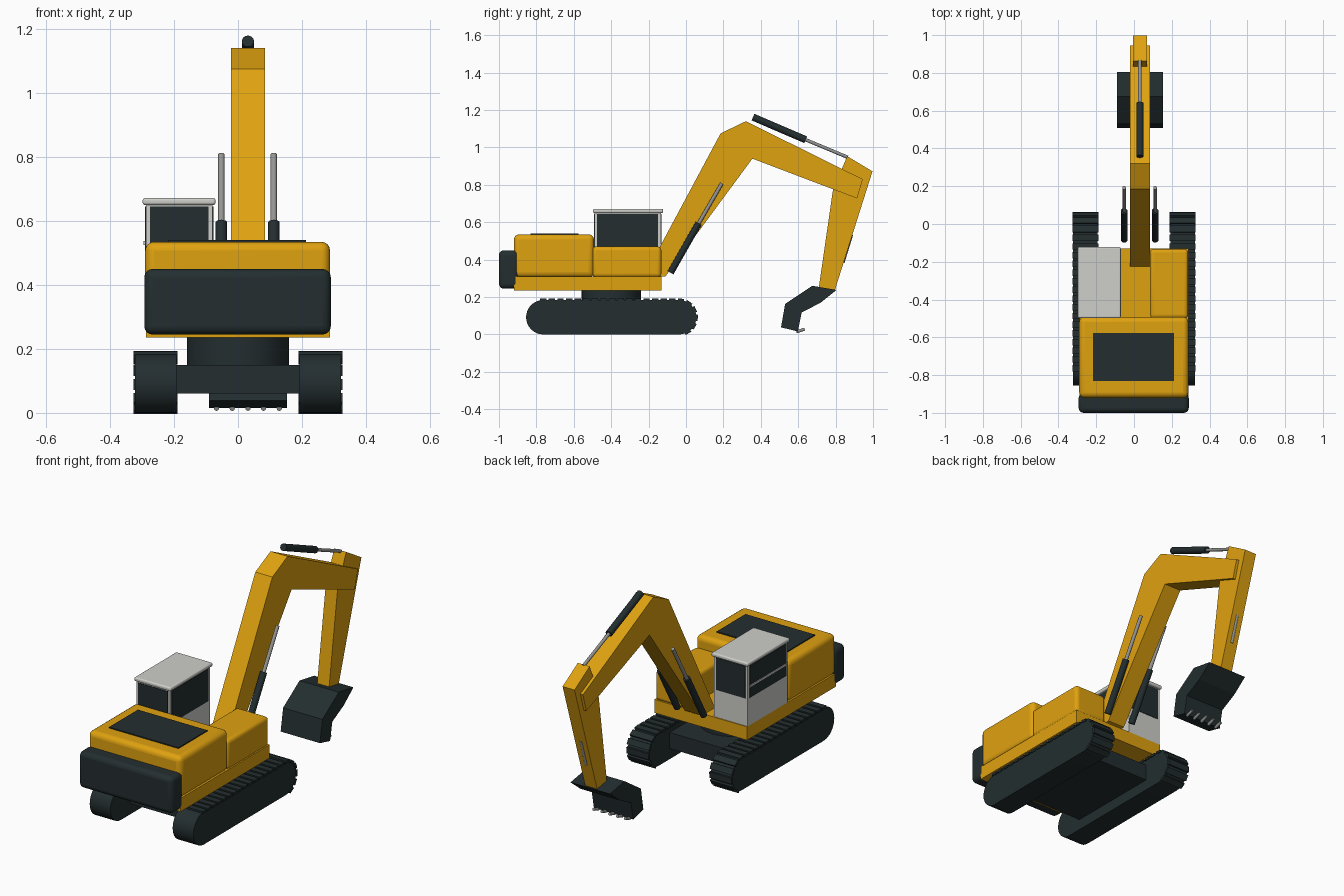
import bpy, bmesh, math
from mathutils import Vector

cube = bpy.data.objects.get("Cube")
if cube:
    bpy.data.objects.remove(cube, do_unlink=True)


def material(name, rgb):
    m = bpy.data.materials.new(name)
    m.use_nodes = True
    m.diffuse_color = (*rgb, 1)
    m.node_tree.nodes["Principled BSDF"].inputs["Base Color"].default_value = (*rgb, 1)
    return m


YELLOW = material("machine yellow", (0.74, 0.36, 0.005))
DARK = material("dark slate", (0.017, 0.027, 0.029))
LIGHT = material("cab light grey", (0.62, 0.62, 0.59))
STEEL = material("rod steel", (0.3, 0.3, 0.29))


def finish(bm, name, mat, smooth=False, bevel=0):
    bmesh.ops.recalc_face_normals(bm, faces=bm.faces)
    mesh = bpy.data.meshes.new(name)
    bm.to_mesh(mesh)
    bm.free()
    mesh.materials.append(mat)
    ob = bpy.data.objects.new(name, mesh)
    bpy.context.collection.objects.link(ob)
    if bevel:
        mod = ob.modifiers.new("rounded edges", 'BEVEL')
        mod.width = bevel
        mod.segments = 4
    if smooth or bevel:
        bpy.ops.object.select_all(action='DESELECT')
        ob.select_set(True)
        bpy.context.view_layer.objects.active = ob
        bpy.ops.object.shade_smooth_by_angle(angle=math.radians(35))
    return ob


def box(name, mat, x, y, z, bevel=0):
    """Block given by its (low, high) range on each axis."""
    bm = bmesh.new()
    bmesh.ops.create_cube(bm, size=1)
    for v in bm.verts:
        v.co = [(r[0] + r[1]) / 2 + c * (r[1] - r[0]) for r, c in zip((x, y, z), v.co)]
    return finish(bm, name, mat, bevel=bevel)


def plate(name, mat, profile, x0, x1, smooth=False):
    """Side profile of (y, z) points extruded from x0 to x1."""
    bm = bmesh.new()
    face = bm.faces.new([bm.verts.new((x0, y, z)) for y, z in profile])
    out = bmesh.ops.extrude_face_region(bm, geom=[face])
    verts = [g for g in out["geom"] if isinstance(g, bmesh.types.BMVert)]
    bmesh.ops.translate(bm, verts=verts, vec=(x1 - x0, 0, 0))
    return finish(bm, name, mat, smooth)


def rod(name, mat, a, b, radius):
    a, b = Vector(a), Vector(b)
    bm = bmesh.new()
    bmesh.ops.create_cone(bm, cap_ends=True, segments=20, radius1=radius,
                          radius2=radius, depth=(b - a).length)
    turn = (b - a).to_track_quat('Z', 'Y').to_matrix()
    for v in bm.verts:
        v.co = turn @ v.co + (a + b) / 2
    return finish(bm, name, mat, smooth=True)


# Crawler tracks: belt loop plus raised pads over the top and the leading end
R, REAR, LEAD = 0.092, -0.763, -0.037
belt = []
for i in range(17):
    t = math.pi * i / 16
    belt.append((LEAD + R * math.sin(t), R + R * math.cos(t)))
for i in range(17):
    t = math.pi * i / 16
    belt.append((REAR - R * math.sin(t), R - R * math.cos(t)))

PITCH = 0.046
for side, label in ((-1, "right"), (1, "left")):
    xs = sorted((side * 0.193, side * 0.322))
    plate(label + "_track_belt", DARK, belt, *xs, smooth=True)
    bm = bmesh.new()
    run = LEAD - REAR
    for k in range(22):
        s = k * PITCH
        angle = max(0, (s - run) / R)
        if angle > 2.8:
            break
        y = min(REAR + s, LEAD)
        up = Vector((0, math.sin(angle), math.cos(angle)))
        along = Vector((0, math.cos(angle), -math.sin(angle)))
        mid = Vector((side * 0.2575, y, R)) + up * (R + 0.001)
        for v in bmesh.ops.create_cube(bm, size=1)["verts"]:
            c = v.co.copy()
            v.co = mid + Vector((c.x * 0.138, 0, 0)) + along * c.y * 0.034 + up * c.z * 0.014
    finish(bm, label + "_track_pads", DARK)

# Undercarriage and turntable
box("undercarriage_frame", DARK, (-0.2, 0.2), (-0.68, -0.13), (0.06, 0.15))
rod("turntable", DARK, (0, -0.4, 0.14), (0, -0.4, 0.24), 0.16)

# Upper body
box("deck", YELLOW, (-0.288, 0.288), (-0.92, -0.13), (0.235, 0.31))
box("engine_hood", YELLOW, (-0.29, 0.288), (-0.92, -0.492), (0.305, 0.535), 0.028)
box("hood_vent", DARK, (-0.218, 0.213), (-0.832, -0.576), (0.533, 0.541))
box("side_housing", YELLOW, (0.085, 0.287), (-0.5, -0.132), (0.305, 0.47), 0.02)
box("counterweight", DARK, (-0.293, 0.29), (-1.0, -0.895), (0.245, 0.45), 0.026)

# Cab with windows on all sides
CX, CY = (-0.288, -0.08), (-0.49, -0.135)
box("cab_body", LIGHT, CX, CY, (0.31, 0.652))
box("cab_roof", LIGHT, (-0.298, -0.07), (-0.498, -0.122), (0.65, 0.672), 0.008)
GLASS = (0.465, 0.645)
wx, wy = (CX[0] + 0.013, CX[1] - 0.013), (CY[0] + 0.015, CY[1] - 0.015)
for name, y in (("rear_window", CY[0]), ("forward_window", CY[1])):
    box(name, DARK, wx, (y - 0.003, y + 0.003), GLASS)
for name, x in (("inner_window", CX[1]), ("door_window", CX[0])):
    box(name, DARK, (x - 0.003, x + 0.003), wy, GLASS)
box("door_rail", LIGHT, (CX[0] - 0.007, CX[0]), wy, (0.525, 0.537))

# Boom and stick
boom = [(-0.23, 0.3), (0.185, 1.075), (0.32, 1.14), (0.945, 0.83),
        (0.915, 0.727), (0.355, 0.94), (-0.11, 0.31)]
plate("boom", YELLOW, boom, -0.022, 0.084)
stick = [(0.71, 0.25), (0.786, 0.775), (0.862, 0.953), (0.997, 0.872), (0.797, 0.24)]
plate("stick", YELLOW, stick, -0.006, 0.068)

# Hydraulic cylinders
for label, x in (("right", -0.052), ("left", 0.112)):
    rod(label + "_boom_barrel", DARK, (x, -0.083, 0.33), (x, 0.068, 0.595), 0.018)
    rod(label + "_boom_rod", STEEL, (x, 0.06, 0.58), (x, 0.192, 0.808), 0.01)
M = 0.031
rod("stick_barrel", DARK, (M, 0.358, 1.162), (M, 0.64, 1.041), 0.019)
rod("stick_rod", STEEL, (M, 0.63, 1.045), (M, 0.865, 0.947), 0.009)
rod("bucket_rod", STEEL, (M, 0.838, 0.385), (M, 0.884, 0.535), 0.01)

# Bucket and teeth
bucket = [(0.675, 0.26), (0.53, 0.163), (0.508, 0.038), (0.598, 0.016),
          (0.618, 0.117), (0.72, 0.17), (0.805, 0.238)]
plate("bucket", DARK, bucket, -0.091, 0.153)
for k in range(5):
    x = M + (k - 2) * 0.049
    rod("bucket_tooth_%d" % (k + 1), STEEL, (x, 0.59, 0.014), (x, 0.634, 0.028), 0.008)
